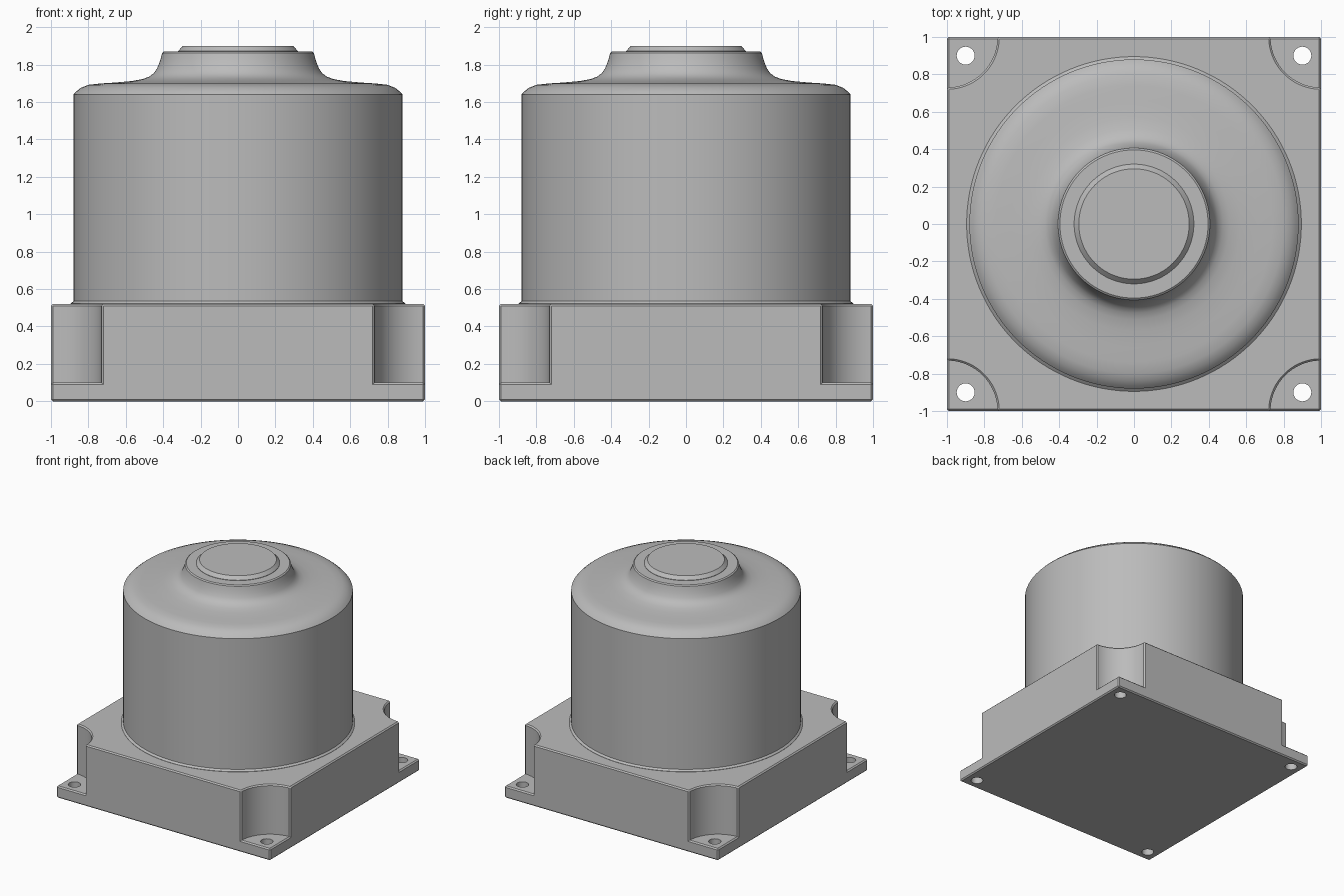
import bpy, bmesh, math

cube = bpy.data.objects.get("Cube")
if cube:
    bpy.data.objects.remove(cube, do_unlink=True)

grey = bpy.data.materials.new("plain_grey")
grey.use_nodes = True
colour = (0.5, 0.5, 0.5, 1)
grey.diffuse_color = colour
grey.node_tree.nodes["Principled BSDF"].inputs["Base Color"].default_value = colour


def make_object(name, bm):
    mesh = bpy.data.meshes.new(name)
    bm.to_mesh(mesh)
    bm.free()
    mesh.materials.append(grey)
    obj = bpy.data.objects.new(name, mesh)
    bpy.context.collection.objects.link(obj)
    return obj


def shade(obj, angle):
    bpy.ops.object.select_all(action="DESELECT")
    obj.select_set(True)
    bpy.context.view_layer.objects.active = obj
    bpy.ops.object.shade_smooth_by_angle(angle=math.radians(angle))


def corner_cutter(name, radius, centre, bottom, top, segments):
    """Four upright cylinders, one at each corner of a square."""
    bm = bmesh.new()
    for sx in (-1, 1):
        for sy in (-1, 1):
            new = bmesh.ops.create_cone(bm, cap_ends=True, segments=segments,
                                        radius1=radius, radius2=radius, depth=top - bottom)
            bmesh.ops.translate(bm, verts=new["verts"],
                                vec=(sx * centre, sy * centre, (bottom + top) / 2))
    obj = make_object(name, bm)
    obj.hide_render = True
    obj.hide_viewport = True
    return obj


def lathe(name, profile, segments=128):
    bm = bmesh.new()
    verts = [bm.verts.new((r, 0, z)) for r, z in profile]
    edges = [bm.edges.new(pair) for pair in zip(verts, verts[1:])]
    bmesh.ops.spin(bm, geom=verts + edges, cent=(0, 0, 0), axis=(0, 0, 1),
                   angle=math.tau, steps=segments)
    bmesh.ops.remove_doubles(bm, verts=bm.verts, dist=0.0001)
    bmesh.ops.recalc_face_normals(bm, faces=bm.faces)
    return make_object(name, bm)


# Square base with rounded corner notches above a thin mounting flange
HEIGHT, FLANGE, HOLE = 0.52, 0.1, 0.9
bm = bmesh.new()
bmesh.ops.create_cube(bm, size=2)
for v in bm.verts:
    v.co.z = HEIGHT if v.co.z > 0 else 0
base = make_object("square_base", bm)
cutters = [corner_cutter("notch_cutter", 0.27, 1, FLANGE, 1, 96),
           corner_cutter("bolt_hole_cutter", 0.048, HOLE, -0.2, 0.3, 32)]
for cutter in cutters:
    mod = base.modifiers.new(cutter.name, "BOOLEAN")
    mod.operation = "DIFFERENCE"
    mod.solver = "EXACT"
    mod.object = cutter
cut = bpy.data.meshes.new_from_object(base.evaluated_get(bpy.context.evaluated_depsgraph_get()))
base.modifiers.clear()
for cutter in cutters:
    bpy.data.objects.remove(cutter, do_unlink=True)

# Small chamfer on every outward edge of the base except the bolt holes
bm = bmesh.new()
bm.from_mesh(cut)
bmesh.ops.remove_doubles(bm, verts=bm.verts, dist=0.0001)


def wants_chamfer(edge):
    mid = (edge.verts[0].co + edge.verts[1].co) / 2
    in_hole = math.hypot(abs(mid.x) - HOLE, abs(mid.y) - HOLE) < 0.06
    return edge.is_manifold and not in_hole and edge.calc_face_angle_signed() > 0.7


bmesh.ops.bevel(bm, geom=[e for e in bm.edges if wants_chamfer(e)], offset=0.01,
                segments=1, affect="EDGES", profile=0.5, clamp_overlap=True)
bm.to_mesh(cut)
bm.free()
base.data = cut
shade(base, 25)

# Round housing with a fillet at the foot and a flared neck
housing = lathe("round_housing", [
    (0, 0.5), (0.895, 0.5), (0.895, 0.522), (0.88, 0.535), (0.88, 1.64),
    (0.865, 1.656), (0.84, 1.676), (0.80, 1.692), (0.74, 1.699), (0.66, 1.704),
    (0.57, 1.712), (0.51, 1.723), (0.475, 1.736), (0.45, 1.754), (0.435, 1.776),
    (0.422, 1.805), (0.412, 1.836), (0.406, 1.862), (0.396, 1.87), (0, 1.87)])
shade(housing, 30)

# Raised disc on top of the neck
cap = lathe("top_disc", [(0, 1.86), (0.32, 1.86), (0.32, 1.873), (0.295, 1.9), (0, 1.9)])
shade(cap, 30)
